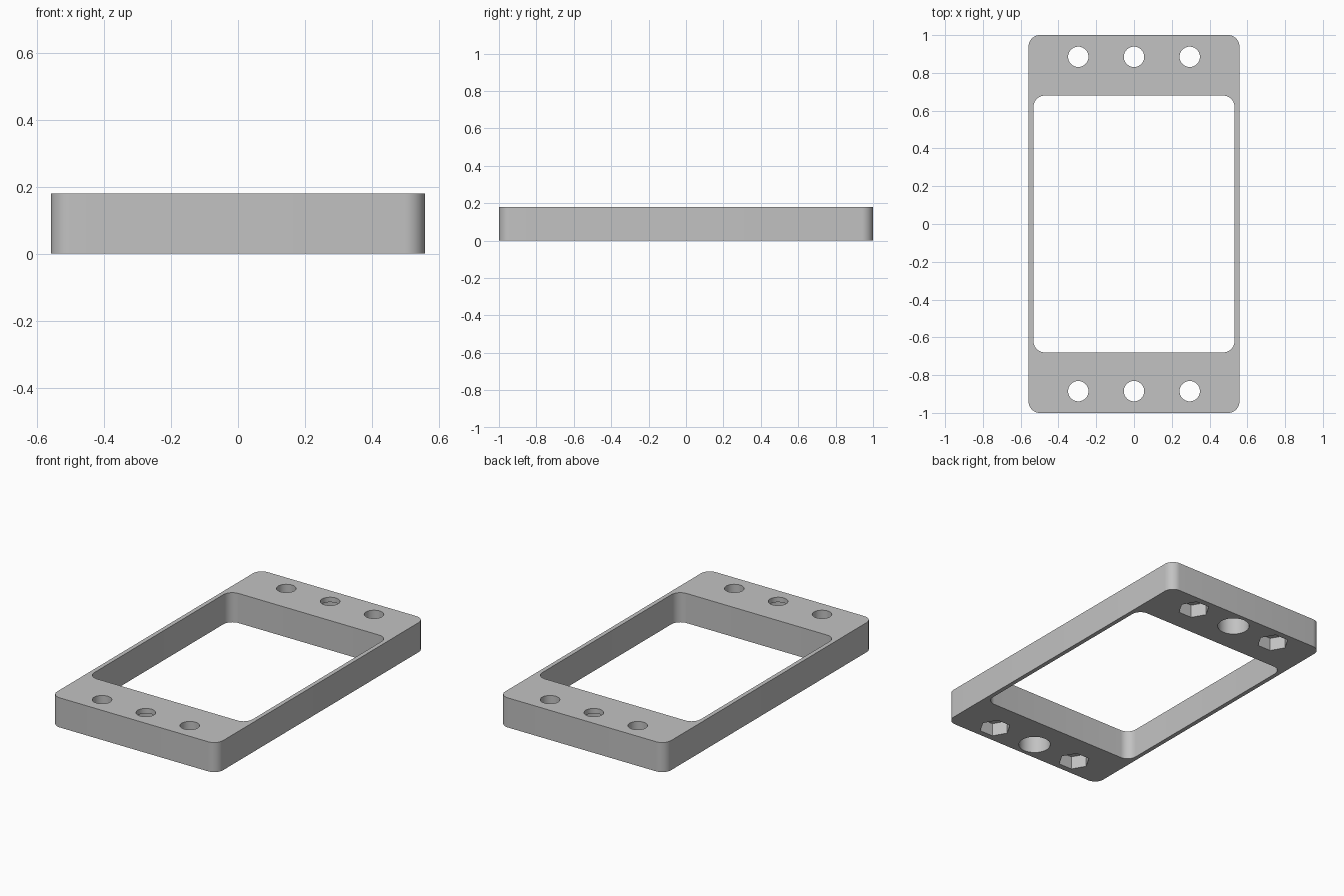
import bpy
import bmesh
from math import cos, sin, pi, radians

old = bpy.data.objects.get("Cube")
if old:
    bpy.data.objects.remove(old, do_unlink=True)

HEIGHT = 0.18

grey = bpy.data.materials.new("plain grey")
grey.use_nodes = True
colour = (0.54, 0.54, 0.54, 1)
grey.diffuse_color = colour
grey.node_tree.nodes["Principled BSDF"].inputs["Base Color"].default_value = colour


def rounded_rectangle(half_x, half_y, radius, steps=10):
    """Outline points, counter-clockwise."""
    points = []
    for i, (sx, sy) in enumerate([(1, 1), (-1, 1), (-1, -1), (1, -1)]):
        for k in range(steps + 1):
            a = (i + k / steps) * pi / 2
            points.append((sx * (half_x - radius) + radius * cos(a),
                           sy * (half_y - radius) + radius * sin(a)))
    return points


def polygon(x, y, radius, sides):
    return [(x + radius * cos(2 * pi * i / sides),
             y + radius * sin(2 * pi * i / sides)) for i in range(sides)]


def prism(name, outline, bottom, top):
    """Extrude a flat outline from bottom to top."""
    bm = bmesh.new()
    face = bm.faces.new([bm.verts.new((x, y, bottom)) for x, y in outline])
    moved = bmesh.ops.extrude_face_region(bm, geom=[face])["geom"]
    bmesh.ops.translate(bm, vec=(0, 0, top - bottom),
                        verts=[v for v in moved if isinstance(v, bmesh.types.BMVert)])
    bmesh.ops.recalc_face_normals(bm, faces=bm.faces)
    mesh = bpy.data.meshes.new(name)
    bm.to_mesh(mesh)
    bm.free()
    mesh.materials.append(grey)
    obj = bpy.data.objects.new(name, mesh)
    bpy.context.collection.objects.link(obj)
    return obj


# Main plate
frame = prism("mounting_frame", rounded_rectangle(0.558, 1.0, 0.06), 0, HEIGHT)

# Large central opening
cutters = [prism("opening_cutter", rounded_rectangle(0.532, 0.68, 0.06), -0.1, 0.3)]

# Screw holes: hexagonal nut pockets outside, deep round counterbore in the middle
for y in (-0.885, 0.885):
    for x in (-0.295, 0, 0.295):
        cutters.append(prism("hole_cutter", polygon(x, y, 0.054, 40), -0.1, 0.3))
        if x:
            cutters.append(prism("nut_pocket_cutter", polygon(x, y, 0.09, 6), -0.1, 0.08))
        else:
            cutters.append(prism("counterbore_cutter", polygon(x, y, 0.09, 48), -0.1, 0.15))

bpy.ops.object.select_all(action="DESELECT")
frame.select_set(True)
bpy.context.view_layer.objects.active = frame
for cutter in cutters:
    cutter.hide_render = True
    cut = frame.modifiers.new("cut", "BOOLEAN")
    cut.operation = "DIFFERENCE"
    cut.solver = "EXACT"
    cut.object = cutter
    bpy.ops.object.modifier_apply(modifier=cut.name)
    bpy.data.objects.remove(cutter, do_unlink=True)

# Round walls smooth, rims and hexagon corners sharp
bpy.ops.object.shade_smooth_by_angle(angle=radians(30))
